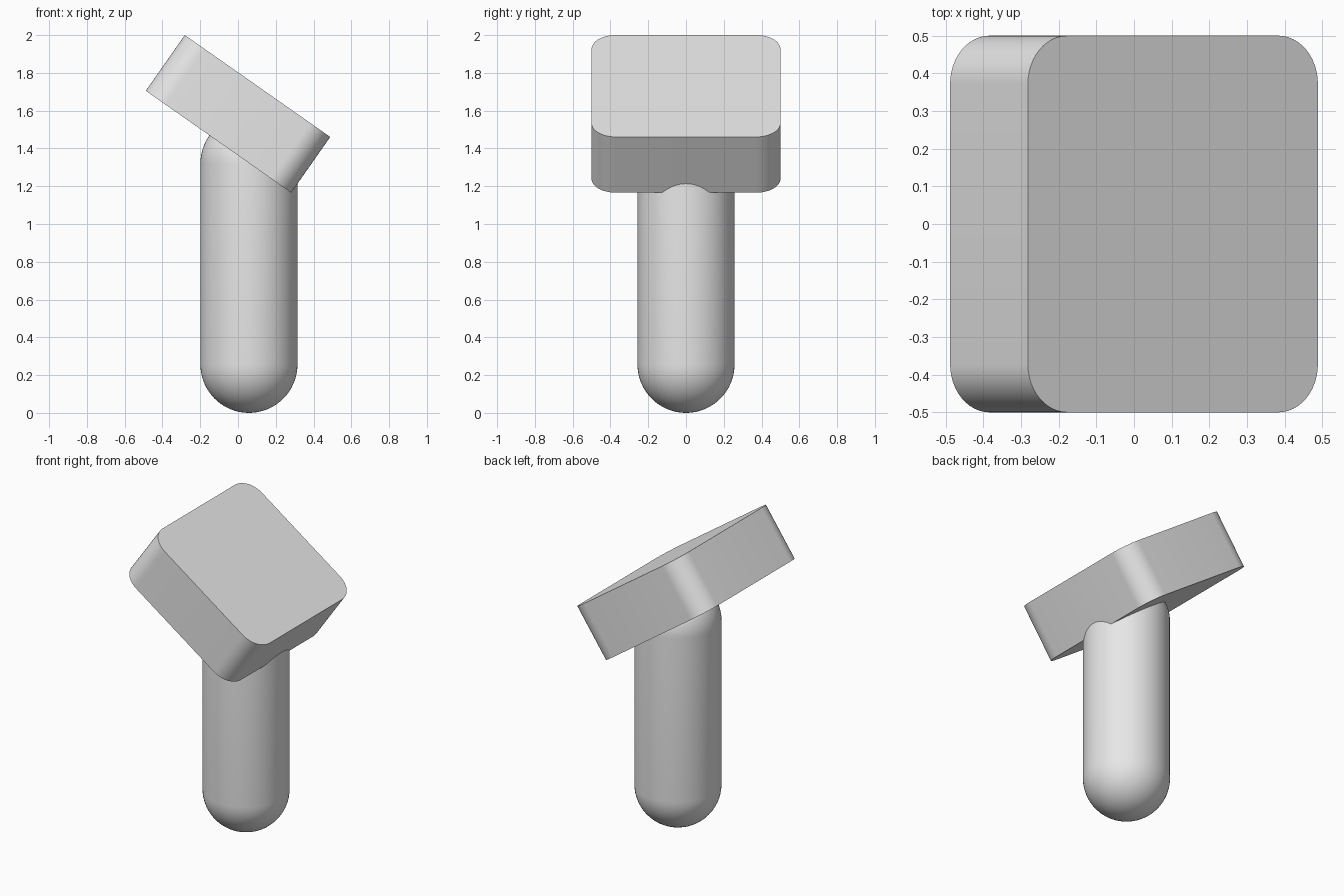
import bpy, bmesh
from math import radians, sin, cos, pi
from mathutils import Matrix, Vector

cube = bpy.data.objects.get("Cube")
if cube:
    bpy.data.objects.remove(cube, do_unlink=True)

# One plain grey material
GREY = (0.8, 0.8, 0.8, 1)
grey = bpy.data.materials.new("plain_grey")
grey.use_nodes = True
grey.diffuse_color = GREY
grey.node_tree.nodes["Principled BSDF"].inputs["Base Color"].default_value = GREY


def finish(name, bm, location, tilt=0):
    """Turn a bmesh into a smooth-shaded object with sharp edges kept."""
    bmesh.ops.recalc_face_normals(bm, faces=bm.faces)
    mesh = bpy.data.meshes.new(name)
    bm.to_mesh(mesh)
    bm.free()
    mesh.materials.append(grey)
    obj = bpy.data.objects.new(name, mesh)
    bpy.context.collection.objects.link(obj)
    obj.location = location
    obj.rotation_euler.y = tilt
    bpy.ops.object.select_all(action="DESELECT")
    obj.select_set(True)
    bpy.context.view_layer.objects.active = obj
    bpy.ops.object.shade_smooth_by_angle(angle=radians(30))
    return obj


# Handle: capsule made by spinning a half profile about its axis
radius, low, high, steps = 0.257, 0.257, 1.32, 16
bm = bmesh.new()
profile = []
for centre, start in ((low, -pi / 2), (high, 0)):
    for i in range(steps + 1):
        a = start + i * pi / 2 / steps
        profile.append(bm.verts.new((radius * cos(a), 0, centre + radius * sin(a))))
edges = [bm.edges.new(pair) for pair in zip(profile, profile[1:])]
bmesh.ops.spin(bm, geom=profile + edges, cent=(0, 0, 0), axis=(0, 0, 1),
               angle=2 * pi, steps=64)
bmesh.ops.remove_doubles(bm, verts=bm.verts, dist=0.0001)
finish("handle", bm, (0.058, 0, 0))

# Head: tilted slab with four rounded corners
bm = bmesh.new()
bmesh.ops.create_cube(bm, size=1, matrix=Matrix.Diagonal((0.94, 1.0, 0.36, 1)))
corners = [e for e in bm.edges
           if abs((e.verts[0].co - e.verts[1].co).normalized().dot(Vector((0, 0, 1)))) > 0.9]
bmesh.ops.bevel(bm, geom=corners, offset=0.128, segments=12, profile=0.5,
                affect="EDGES")
finish("head", bm, (0, 0, 1.583), radians(35))
